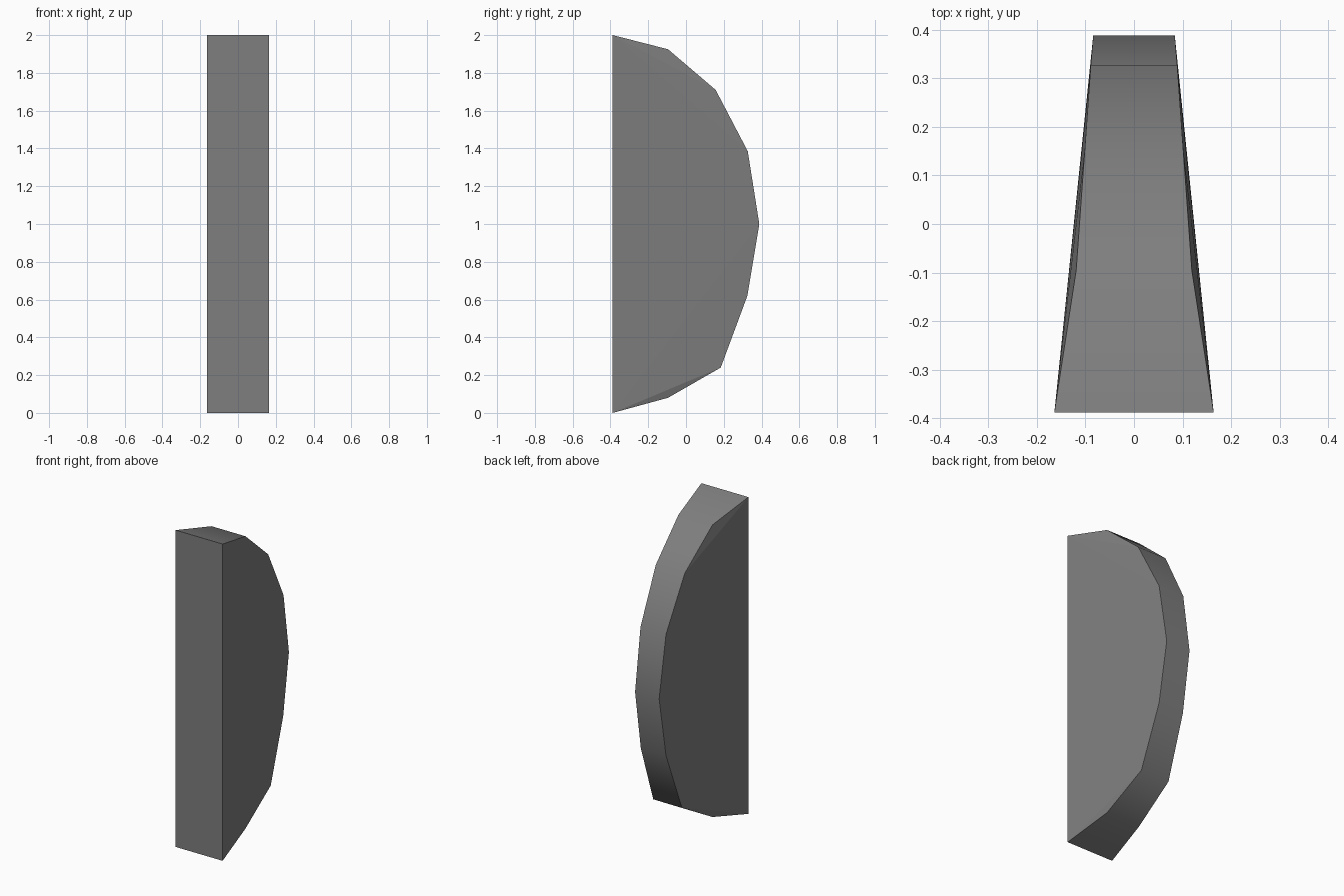
import bpy, bmesh, math

if "Cube" in bpy.data.objects:
    bpy.data.objects.remove(bpy.data.objects["Cube"])

# Side outline from top front to bottom front: (y, z, half width)
outline = [
    (-0.388, 2.0, 0.164), (-0.095, 1.925, 0.119), (0.157, 1.71, 0.101),
    (0.327, 1.385, 0.089), (0.388, 1.0, 0.084), (0.325, 0.62, 0.088),
    (0.184, 0.24, 0.100), (-0.095, 0.08, 0.119), (-0.388, 0.0, 0.164),
]
tip, last = 4, len(outline) - 1

bm = bmesh.new()
left = [bm.verts.new((-w, y, z)) for y, z, w in outline]
right = [bm.verts.new((w, y, z)) for y, z, w in outline]

# Curved rim, then the flat front face
for i in range(last):
    bm.faces.new((left[i], right[i], right[i + 1], left[i + 1]))
bm.faces.new((left[0], left[last], right[last], right[0]))

# Tapered sides: one large central triangle and a fan at each end
for side in (left, right):
    bm.faces.new((side[0], side[tip], side[last]))
    for i in range(1, tip):
        bm.faces.new((side[0], side[i], side[i + 1]))
    for i in range(tip, last - 1):
        bm.faces.new((side[last], side[i], side[i + 1]))

bmesh.ops.recalc_face_normals(bm, faces=bm.faces)
mesh = bpy.data.meshes.new("wedge_segment")
bm.to_mesh(mesh)
bm.free()

segment = bpy.data.objects.new("wedge_segment", mesh)
bpy.context.collection.objects.link(segment)

# Smooth rim with crisp side edges and flat sides
bpy.context.view_layer.objects.active = segment
segment.select_set(True)
bpy.ops.object.shade_smooth_by_angle(angle=math.radians(45))
for face in mesh.polygons:
    if abs(face.normal.x) > 0.5:
        face.use_smooth = False

# Dark grey surface
dark_grey = bpy.data.materials.new("dark_grey")
dark_grey.diffuse_color = (0.21, 0.21, 0.21, 1)
dark_grey.use_nodes = True
dark_grey.node_tree.nodes["Principled BSDF"].inputs["Base Color"].default_value = dark_grey.diffuse_color
mesh.materials.append(dark_grey)
